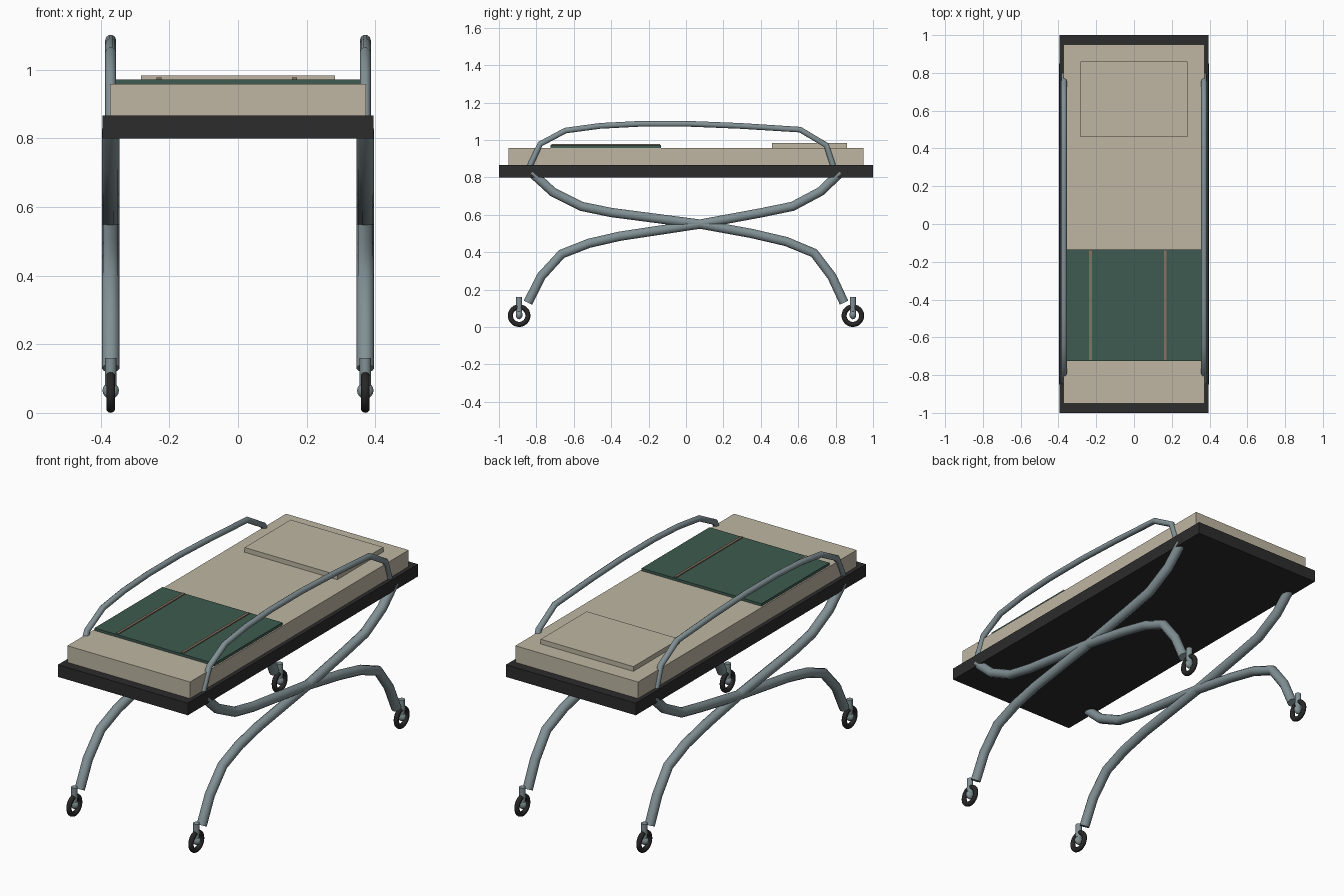
import bpy
import math

cube = bpy.data.objects.get("Cube")
if cube:
    bpy.data.objects.remove(cube, do_unlink=True)


def material(name, rgb):
    m = bpy.data.materials.new(name)
    m.use_nodes = True
    m.diffuse_color = (*rgb, 1)
    m.node_tree.nodes["Principled BSDF"].inputs["Base Color"].default_value = (*rgb, 1)
    return m


linen = material("cream linen", (0.52, 0.47, 0.37))
green = material("dark green cloth", (0.048, 0.105, 0.08))
brown = material("brown trim", (0.24, 0.17, 0.12))
black = material("black frame", (0.025, 0.025, 0.025))
steel = material("grey steel", (0.22, 0.28, 0.30))
rubber = material("black rubber", (0.02, 0.02, 0.02))


def finish(name, mat, smooth=True):
    ob = bpy.context.object
    ob.name = ob.data.name = name
    ob.data.materials.append(mat)
    if smooth:
        bpy.ops.object.shade_smooth_by_angle(angle=math.radians(50))
    return ob


def box(name, mat, x, y, z):
    """Box from (min, max) pairs on each axis."""
    bpy.ops.mesh.primitive_cube_add(size=1, location=[sum(p) / 2 for p in (x, y, z)])
    bpy.context.object.scale = [p[1] - p[0] for p in (x, y, z)]
    bpy.ops.object.transform_apply(location=False, rotation=False, scale=True)
    return finish(name, mat, False)


def tube(name, x, path, radius):
    """Round bar swept along a (y, z) path in an upright plane."""
    cu = bpy.data.curves.new(name, "CURVE")
    cu.dimensions = "3D"
    cu.bevel_depth = radius
    cu.bevel_resolution = 3
    cu.use_fill_caps = True
    sp = cu.splines.new("POLY")
    sp.points.add(len(path) - 1)
    for p, (y, z) in zip(sp.points, path):
        p.co = (x, y, z, 1)
    ob = bpy.data.objects.new(name, cu)
    bpy.context.collection.objects.link(ob)
    bpy.ops.object.select_all(action="DESELECT")
    ob.select_set(True)
    bpy.context.view_layer.objects.active = ob
    bpy.ops.object.convert(target="MESH")
    return finish(name, steel)


# Bed: frame, mattress, pillow, blanket with trim
box("bed_frame", black, (-0.395, 0.395), (-1, 1), (0.80, 0.867))
box("mattress", linen, (-0.373, 0.373), (-0.95, 0.95), (0.867, 0.958))
box("pillow", linen, (-0.282, 0.282), (0.46, 0.86), (0.958, 0.984))
box("blanket", green, (-0.365, 0.365), (-0.725, -0.135), (0.958, 0.972))
for side, x in (("right", -0.23), ("left", 0.165)):
    box(f"blanket_stripe_{side}", brown, (x - 0.007, x + 0.007), (-0.72, -0.14), (0.972, 0.977))

# Profiles of the crossing legs and the side rail
front_path = [(-0.845, 0.13), (-0.775, 0.27), (-0.665, 0.39), (-0.52, 0.447), (-0.355, 0.485),
              (0.075, 0.55), (0.40, 0.61), (0.57, 0.645), (0.72, 0.725), (0.825, 0.825)]
rear_path = [(0.845, 0.13), (0.78, 0.27), (0.685, 0.395), (0.535, 0.457), (0.35, 0.50),
             (0.075, 0.55), (-0.40, 0.612), (-0.56, 0.645), (-0.71, 0.72), (-0.825, 0.825)]
rail_path = [(-0.835, 0.86), (-0.78, 0.978), (-0.645, 1.05), (-0.46, 1.075), (-0.25, 1.086),
             (0.02, 1.086), (0.29, 1.075), (0.61, 1.055), (0.75, 0.972), (0.787, 0.86)]

for side, s in (("right", -1), ("left", 1)):
    x = 0.371 * s
    tube(f"front_leg_{side}", x, front_path, 0.026)
    tube(f"rear_leg_{side}", x, rear_path, 0.026)
    tube(f"side_rail_{side}", x, rail_path, 0.016)

    # Casters: tyre, hub and stem
    for end, y in (("front", -0.892), ("rear", 0.892)):
        bpy.ops.mesh.primitive_torus_add(
            major_radius=0.047, minor_radius=0.0135, major_segments=24, minor_segments=10,
            location=(x, y, 0.0605), rotation=(0, math.pi / 2, 0))
        finish(f"caster_tyre_{end}_{side}", rubber)
        bpy.ops.mesh.primitive_uv_sphere_add(
            segments=16, ring_count=8, radius=1, location=(x, y, 0.065))
        bpy.context.object.scale = (0.024, 0.018, 0.024)
        finish(f"caster_hub_{end}_{side}", steel)
        bpy.ops.mesh.primitive_cylinder_add(
            vertices=16, radius=0.0165, depth=0.095, location=(x, y, 0.1125))
        finish(f"caster_stem_{end}_{side}", steel)
